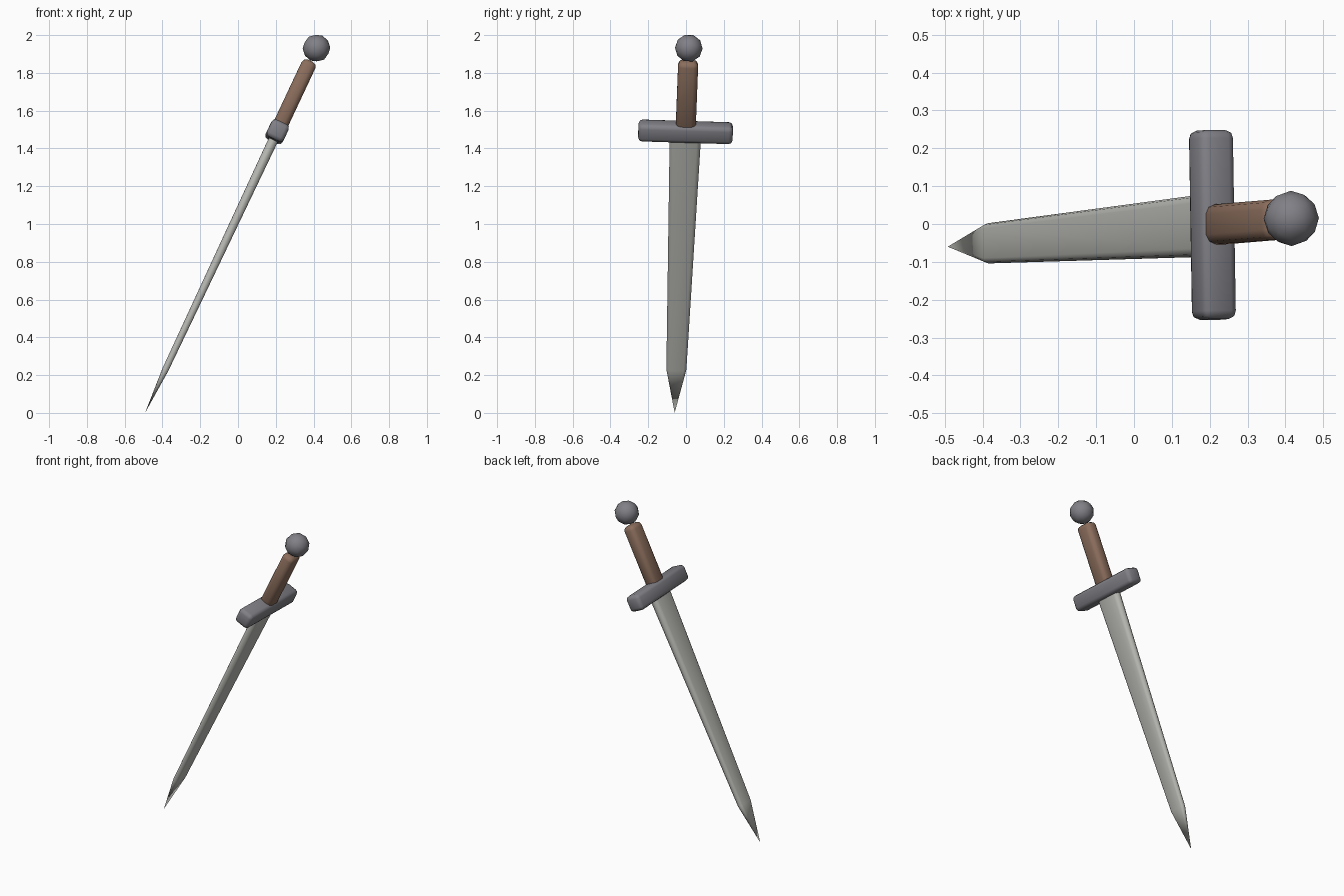
import bpy, bmesh, math
from mathutils import Matrix, Vector

cube = bpy.data.objects.get("Cube")
if cube:
    bpy.data.objects.remove(cube, do_unlink=True)


def material(name, rgb):
    m = bpy.data.materials.new(name)
    m.use_nodes = True
    m.diffuse_color = (*rgb, 1)
    m.node_tree.nodes["Principled BSDF"].inputs["Base Color"].default_value = (*rgb, 1)
    return m


steel = material("blade steel", (0.50, 0.50, 0.47))
iron = material("dark iron", (0.22, 0.216, 0.24))
leather = material("brown leather", (0.26, 0.155, 0.108))

# Local frame: Z runs from tip to pommel, Y along the guard, X through the blade
axis = Vector((0.425, 0.035, 0.9045)).normalized()
across = Vector((-0.016, 1, -0.03))
across = (across - axis * across.dot(axis)).normalized()
thick = across.cross(axis)
pose = Matrix((thick, across, axis)).transposed().to_4x4()
pose.translation = (-0.492, -0.06, 0)


def finish(name, bm, mat, angle):
    bmesh.ops.recalc_face_normals(bm, faces=bm.faces)
    mesh = bpy.data.meshes.new(name)
    bm.to_mesh(mesh)
    bm.free()
    mesh.materials.append(mat)
    ob = bpy.data.objects.new(name, mesh)
    bpy.context.collection.objects.link(ob)
    ob.matrix_world = pose
    bpy.ops.object.select_all(action="DESELECT")
    ob.select_set(True)
    bpy.context.view_layer.objects.active = ob
    bpy.ops.object.shade_smooth_by_angle(angle=math.radians(angle))
    return ob


def rounded_box(name, size, center, radius, mat):
    bm = bmesh.new()
    bmesh.ops.create_cube(bm, size=1)
    bmesh.ops.scale(bm, vec=size, verts=bm.verts)
    bmesh.ops.translate(bm, vec=(0, 0, center), verts=bm.verts)
    bmesh.ops.bevel(bm, geom=bm.edges[:], offset=radius, segments=2,
                    profile=0.5, affect="EDGES")
    return finish(name, bm, mat, 50)


def section(bm, thickness, width, z):
    # Rounded rectangle ring, three points per corner
    r = thickness * 0.42
    ring = []
    for i, (sx, sy) in enumerate(((1, 1), (-1, 1), (-1, -1), (1, -1))):
        for step in range(3):
            a = math.radians(90 * i + 45 * step)
            ring.append(bm.verts.new((sx * (thickness / 2 - r) + r * math.cos(a),
                                      sy * (width / 2 - r) + r * math.sin(a), z)))
    return ring


# Blade: tapered rounded section closing to a point
bm = bmesh.new()
shoulder = section(bm, 0.034, 0.106, 0.255)
root = section(bm, 0.052, 0.166, 1.62)
tip = bm.verts.new((0, 0, 0))
for i in range(len(root)):
    j = (i + 1) % len(root)
    bm.faces.new((shoulder[i], shoulder[j], root[j], root[i]))
    bm.faces.new((tip, shoulder[j], shoulder[i]))
bm.faces.new(root)
finish("blade", bm, steel, 60)

# Guard and grip
rounded_box("guard", (0.1, 0.5, 0.1), 1.645, 0.022, iron)
rounded_box("grip", (0.08, 0.106, 0.40), 1.86, 0.026, leather)

# Pommel
bm = bmesh.new()
bmesh.ops.create_icosphere(bm, subdivisions=2, radius=0.073,
                           matrix=Matrix.Translation((0, 0, 2.135)))
finish("pommel", bm, iron, 60)
